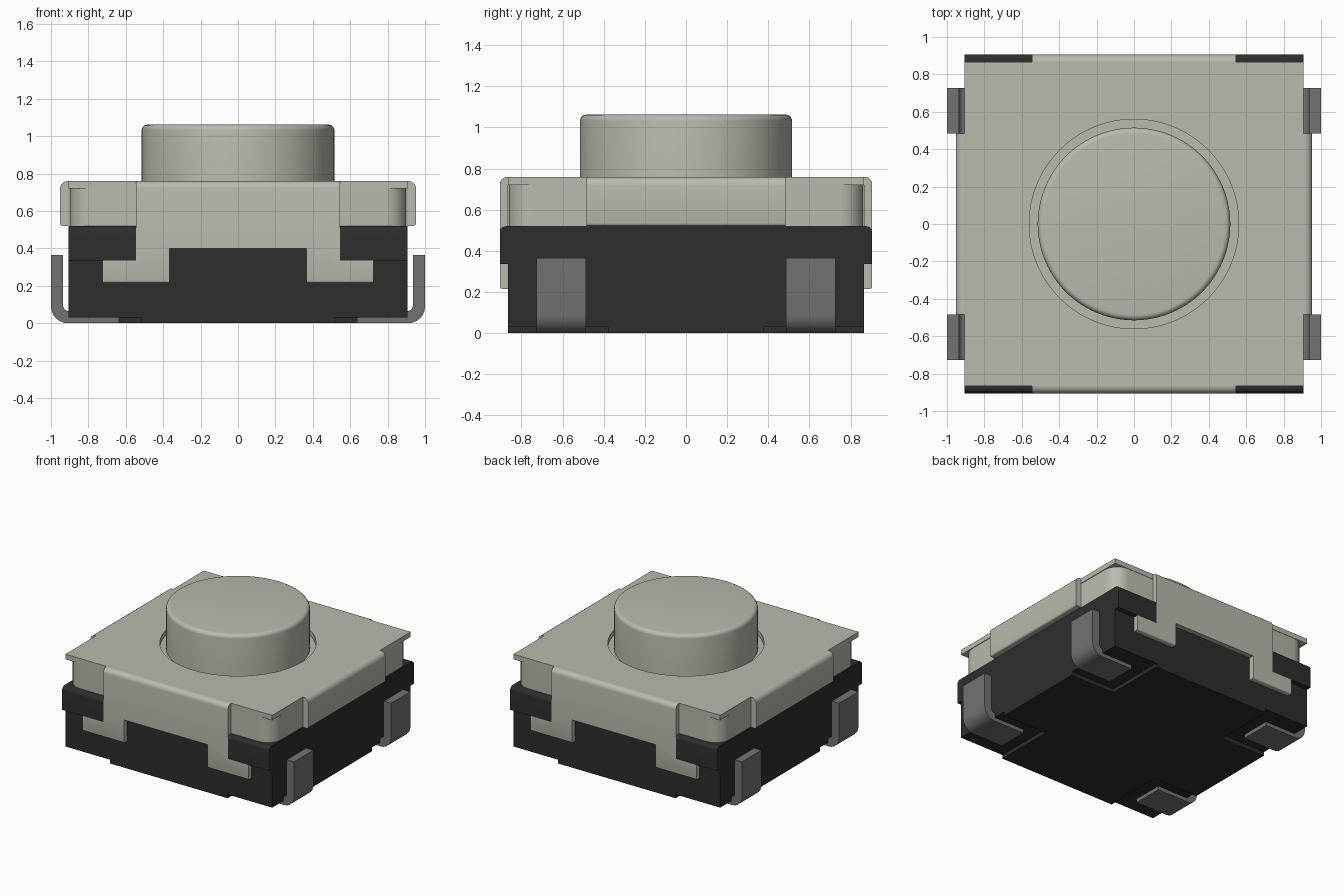
import bpy, bmesh
from math import sin, cos, pi, radians
from mathutils import Matrix, Vector

if "Cube" in bpy.data.objects:
    bpy.data.objects.remove(bpy.data.objects["Cube"])


def material(name, colour):
    m = bpy.data.materials.new(name)
    m.use_nodes = True
    rgba = (*colour, 1)
    m.diffuse_color = rgba
    m.node_tree.nodes["Principled BSDF"].inputs["Base Color"].default_value = rgba
    return m


CREAM = material("cream metal", (0.49, 0.49, 0.42))
BLACK = material("black plastic", (0.027, 0.027, 0.027))
GREY = material("grey lead metal", (0.17, 0.17, 0.17))


def finish(bm, name, mat):
    bmesh.ops.recalc_face_normals(bm, faces=bm.faces)
    me = bpy.data.meshes.new(name)
    bm.to_mesh(me)
    bm.free()
    me.materials.append(mat)
    ob = bpy.data.objects.new(name, me)
    bpy.context.collection.objects.link(ob)
    bpy.ops.object.select_all(action="DESELECT")
    ob.select_set(True)
    bpy.context.view_layer.objects.active = ob
    bpy.ops.object.shade_smooth_by_angle(angle=radians(35))
    return ob


def bevel(bm, test, size, segments=5):
    """Round the edges whose two ends both pass the test."""
    edges = [e for e in bm.edges if all(test(v.co) for v in e.verts)]
    bmesh.ops.bevel(bm, geom=edges, offset=size, segments=segments,
                    affect="EDGES", profile=0.5)


def prism(points, start, end):
    """Outline in x,z extruded along y."""
    bm = bmesh.new()
    face = bm.faces.new([bm.verts.new((x, start, z)) for x, z in points])
    new = bmesh.ops.extrude_face_region(bm, geom=[face])["geom"]
    bmesh.ops.translate(bm, vec=(0, end - start, 0),
                        verts=[g for g in new if isinstance(g, bmesh.types.BMVert)])
    return bm


def box(x0, x1, y0, y1, z0, z1):
    return prism([(x0, z0), (x1, z0), (x1, z1), (x0, z1)], y0, y1)


def place(bm, sx, sy):
    bmesh.ops.transform(bm, matrix=Matrix.Diagonal((sx, sy, 1, 1)), verts=bm.verts)


W, D = 0.905, 0.865          # half width and half depth of the body
OUT = 0.905                  # outer face of the folded front and back panels
LUG, SHELF, TOP = 0.545, 0.52, 0.76
near = lambda a, b: abs(a - b) < 1e-4

# Plastic base, with a cross-shaped underside that leaves the corners for the leads
finish(box(-W, W, -D, D, 0.03, SHELF), "base", BLACK)
finish(box(-0.515, 0.515, -D, D, 0, 0.03), "underside_centre", BLACK)
for side, s in (("left", 1), ("right", -1)):
    bm = box(0.515, W, -0.38, 0.38, 0, 0.03)
    place(bm, s, 1)
    finish(bm, "underside_" + side, BLACK)

# Metal cover: square plate with a round opening
bm = bmesh.new()
N, HOLE = 96, 0.56
inner, outer = [], []
for i in range(N):
    c, s = cos(2 * pi * i / N), sin(2 * pi * i / N)
    m = max(abs(c), abs(s))
    inner.append(bm.verts.new((HOLE * c, HOLE * s, TOP)))
    outer.append(bm.verts.new((W * c / m, D * s / m, TOP)))
faces = [bm.faces.new((inner[i], outer[i], outer[(i + 1) % N], inner[(i + 1) % N]))
         for i in range(N)]
new = bmesh.ops.extrude_face_region(bm, geom=faces)["geom"]
bmesh.ops.translate(bm, vec=(0, 0, -0.04),
                    verts=[g for g in new if isinstance(g, bmesh.types.BMVert)])
finish(bm, "cover_plate", CREAM)

# Rounded block under the plate, seen at the open corners
bm = box(-W + 0.005, W - 0.005, -D + 0.003, D - 0.003, SHELF, TOP - 0.04)
edges = [e for e in bm.edges if near(e.verts[0].co.x, e.verts[1].co.x)
         and near(e.verts[0].co.y, e.verts[1].co.y)]
bmesh.ops.bevel(bm, geom=edges, offset=0.12, segments=8, affect="EDGES", profile=0.5)
finish(bm, "cover_core", CREAM)

# Folded front and back panels with hooked feet
half = [(LUG, TOP), (LUG, 0.335), (0.725, 0.335), (0.725, 0.215), (0.365, 0.215), (0.365, 0.4)]
outline = half + [(-x, z) for x, z in reversed(half)]
for name, s in (("front_panel", -1), ("back_panel", 1)):
    bm = prism(outline, D, OUT)
    bevel(bm, lambda v: near(v.y, OUT) and near(v.z, TOP), 0.038)
    bevel(bm, lambda v: near(v.y, OUT) and near(v.z, 0.215), 0.012, 3)
    place(bm, 1, s)
    finish(bm, name, CREAM)

# Folded side panels
for name, s in (("left_panel", 1), ("right_panel", -1)):
    bm = box(W, 0.953, -0.483, 0.483, SHELF, TOP)
    bevel(bm, lambda v: near(v.x, 0.953) and near(v.z, TOP), 0.042)
    bevel(bm, lambda v: near(v.x, 0.953) and near(v.z, SHELF), 0.015, 3)
    place(bm, s, 1)
    finish(bm, name, CREAM)

# Lead outline: upright strip, rounded bend, flat foot
bend = [(i * pi / 12) for i in range(7)]
lead = [(0.635, 0.065), (0.635, 0)]
lead += [(0.91 + 0.09 * sin(a), 0.09 - 0.09 * cos(a)) for a in bend]
lead += [(1.0, 0.365), (0.935, 0.365)]
lead += [(0.905 + 0.03 * sin(a), 0.095 - 0.03 * cos(a)) for a in reversed(bend)]

# Corner lugs and leads, one of each per corner
for sx, xn in ((1, "left"), (-1, "right")):
    for sy, yn in ((-1, "front"), (1, "back")):
        bm = box(LUG, W, D, OUT, 0.335, SHELF)
        bevel(bm, lambda v: near(v.y, OUT) and near(v.z, SHELF), 0.03)
        place(bm, sx, sy)
        finish(bm, f"{yn}_{xn}_lug", BLACK)
        bm = prism(lead, 0.485, 0.727)
        place(bm, sx, sy)
        finish(bm, f"{yn}_{xn}_lead", GREY)

# Push button with a rounded rim
bm = bmesh.new()
R, LOW, HIGH = 0.515, 0.6, 1.062
bmesh.ops.create_cone(bm, cap_ends=True, segments=96, radius1=R, radius2=R, depth=HIGH - LOW,
                      matrix=Matrix.Translation((0, 0, (LOW + HIGH) / 2)))
bevel(bm, lambda v: near(v.z, HIGH), 0.03)
finish(bm, "button", CREAM)
